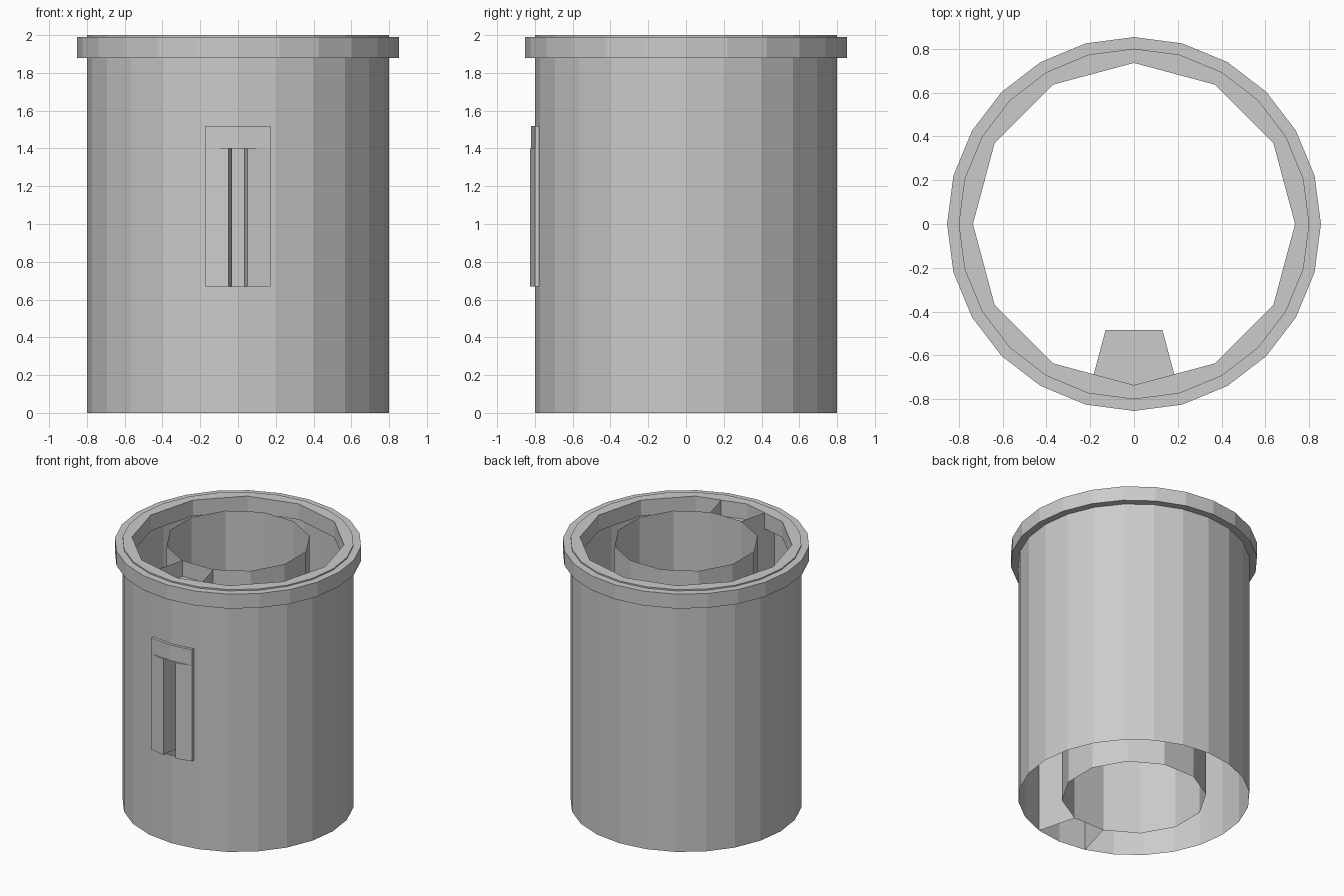
import bpy, bmesh, math

if "Cube" in bpy.data.objects:
    bpy.data.objects.remove(bpy.data.objects["Cube"])

grey = bpy.data.materials.new("plain grey")
grey.diffuse_color = (0.6, 0.6, 0.6, 1)
grey.use_nodes = True
grey.node_tree.nodes["Principled BSDF"].inputs["Base Color"].default_value = grey.diffuse_color


def ngon(n, r, start=-90):
    return [(r * math.cos(math.radians(start + 360 * i / n)),
             r * math.sin(math.radians(start + 360 * i / n))) for i in range(n)]


def at(pts, z):
    return [(x, y, z) for x, y in pts]


def make(name, quads):
    """Object from a list of faces given as corner points, welded."""
    bm = bmesh.new()
    for q in quads:
        bm.faces.new([bm.verts.new(p) for p in q])
    bmesh.ops.remove_doubles(bm, verts=bm.verts[:], dist=1e-5)
    bmesh.ops.recalc_face_normals(bm, faces=bm.faces[:])
    me = bpy.data.meshes.new(name)
    bm.to_mesh(me)
    bm.free()
    me.materials.append(grey)
    ob = bpy.data.objects.new(name, me)
    bpy.context.collection.objects.link(ob)
    return ob


def bridge(a, b, closed=True):
    n = len(a)
    return [[a[i], a[(i + 1) % n], b[(i + 1) % n], b[i]]
            for i in range(n if closed else n - 1)]


def prism(outline, z0, z1):
    lo, hi = at(outline, z0), at(outline, z1)
    return bridge(lo, hi) + [lo[::-1], hi]


def edge_y(x, r=0.8):
    """Depth of the front facets of a 24-sided shell at x."""
    s, c = r * math.sin(math.radians(15)), r * math.cos(math.radians(15))
    return -r + (r - c) * abs(x) / s


BODY, COLLAR, SHELF = 0.8, 0.853, 1.88
SLOT_LO, SLOT_HI, SLOT_W = 0.67, 1.4, 0.05

# Outer shell: thin 24-sided wall with a tall slot in front
ring = ngon(24, BODY)
outline = ([(0, -BODY), (SLOT_W, edge_y(SLOT_W))] + ring[1:]
           + [(-SLOT_W, edge_y(SLOT_W))])
last = len(outline) - 1
faces = []
for z0, z1 in ((0, SLOT_LO), (SLOT_LO, SLOT_HI), (SLOT_HI, 2)):
    strip = bridge(at(outline, z0), at(outline, z1))
    faces += [f for i, f in enumerate(strip)
              if not (z0 == SLOT_LO and i in (0, last))]
make("outer_shell", faces)

# Rim: 24-sided outside, 12-sided opening inside
inner = [p for p in ngon(12, 0.735) for _ in (0, 1)]
mid = []
for i in range(24):
    a, b = inner[i], inner[(i + 1) % 24]
    mid.append(a if i % 2 == 0 else ((a[0] + b[0]) / 2, (a[1] + b[1]) / 2))
make("rim", bridge(at(ring, 2), at(mid, 2)) + bridge(at(mid, 2), at(mid, SHELF))
     + bridge(at(mid, SHELF), at(ring, SHELF)))

# Collar around the top
wide = ngon(24, COLLAR)
make("collar", bridge(at(ring, SHELF), at(wide, SHELF))
     + bridge(at(wide, SHELF), at(wide, 1.99))
     + bridge(at(wide, 1.99), at(ring, 1.99)))

# Inner tube: open at both ends
tube = ngon(12, 0.5, -75)
make("inner_tube", bridge(at(tube, 0), at(tube, 2)))

# Channel: two radial walls joining tube and shell, closed near the top
left, right = tube[-1], tube[0]
faces = []
for tip, near, far in ((left, mid[-1], ring[-1]), (right, mid[1], ring[1])):
    faces += bridge(at([tip, far], 0), at([tip, far], SHELF), False)
    faces += bridge(at([tip, near], SHELF), at([tip, near], 2), False)
make("channel_walls", faces)
make("channel_cap", [at([left, mid[-1], mid[0], mid[1], right], SHELF)])

# Slot cheeks: tapering side walls plus a lintel
cheek = [(SLOT_W, edge_y(SLOT_W)), (0.033, -0.69)]
faces = []
for s in (-1, 1):
    pts = [(s * x, y) for x, y in cheek]
    faces += bridge(at(pts, SLOT_LO), at(pts, SLOT_HI), False)
faces.append(at([(-SLOT_W, cheek[0][1]), (SLOT_W, cheek[0][1]),
                 (0.033, -0.69), (-0.033, -0.69)], SLOT_HI))
make("slot_cheeks", faces)

# Raised frame around the slot
W = 0.172
back = edge_y(W)
for s, name in ((-1, "frame_left_bar"), (1, "frame_right_bar")):
    bar = [(s * W, back), (s * W, back - 0.022), (s * SLOT_W, -0.827),
           (s * SLOT_W, edge_y(SLOT_W))]
    make(name, prism(bar, SLOT_LO, SLOT_HI))
make("frame_top_bar", prism([(-W, back), (-W, back - 0.022), (0, -0.82),
                             (W, back - 0.022), (W, back), (0, -BODY)],
                            SLOT_HI, 1.52))
